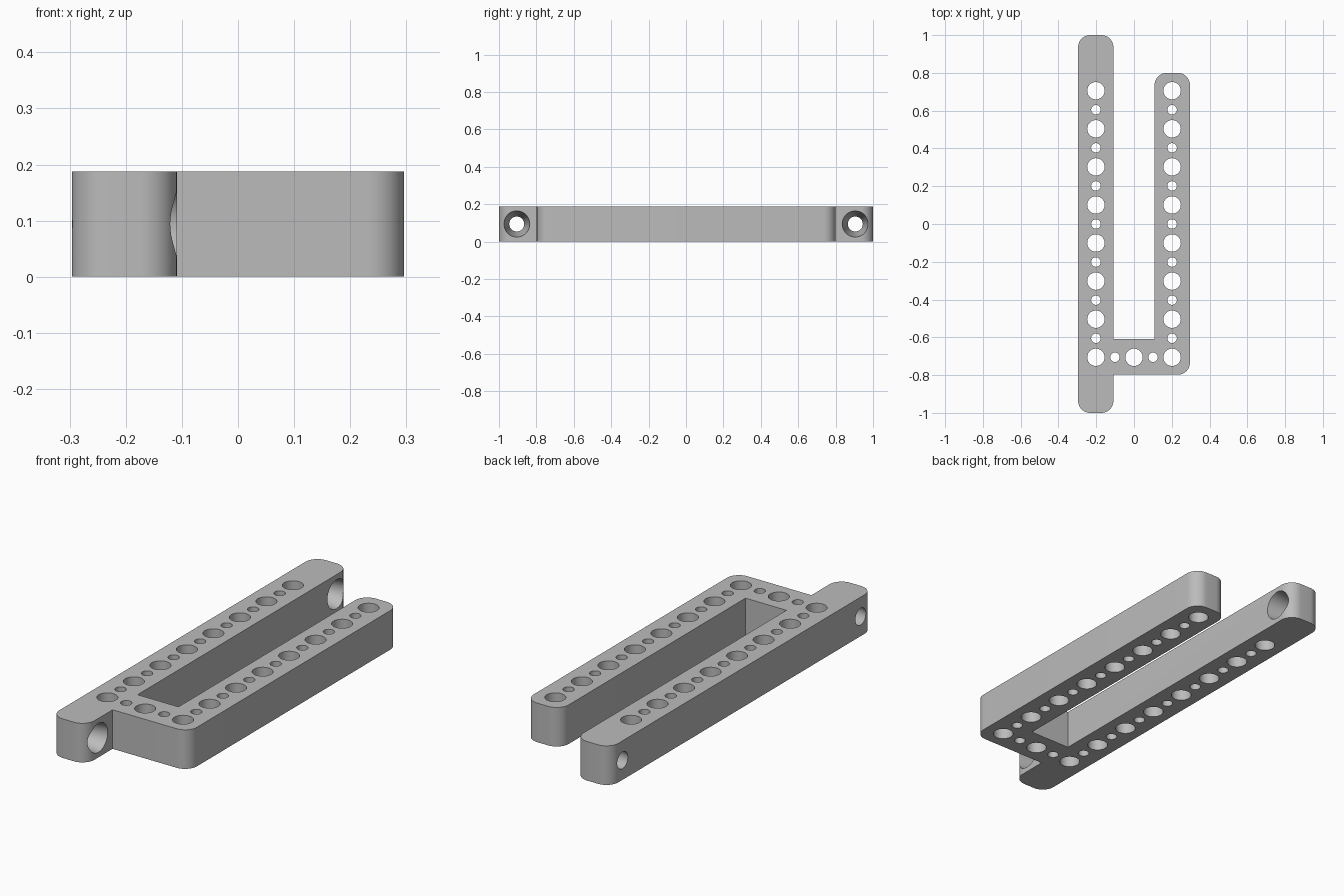
import bpy
import bmesh
from math import pi
from mathutils import Matrix, Vector

cube = bpy.data.objects.get("Cube")
if cube:
    bpy.data.objects.remove(cube)

HEIGHT = 0.188      # thickness of the frame
OUT, INN = 0.296, 0.109   # outer and inner x of both arms
PITCH = 0.1008      # distance between neighbouring holes
ROUND = 0.064       # radius of the rounded corners

grey = bpy.data.materials.new("plain_grey")
grey.use_nodes = True
colour = (0.5, 0.5, 0.5, 1)
grey.diffuse_color = colour
grey.node_tree.nodes["Principled BSDF"].inputs["Base Color"].default_value = colour


def make_object(name, bm):
    bmesh.ops.recalc_face_normals(bm, faces=bm.faces)
    mesh = bpy.data.meshes.new(name)
    bm.to_mesh(mesh)
    bm.free()
    mesh.materials.append(grey)
    obj = bpy.data.objects.new(name, mesh)
    bpy.context.collection.objects.link(obj)
    return obj


# Frame outline: x, y, and whether the corner is rounded
outline = [
    (-OUT, -1, True), (-INN, -1, True), (-INN, -0.798, False),
    (OUT, -0.798, True), (OUT, 0.8, True), (INN, 0.8, True),
    (INN, -0.608, False), (-INN, -0.608, False),
    (-INN, 1, True), (-OUT, 1, True),
]
bm = bmesh.new()
base = bm.faces.new([bm.verts.new((x, y, 0)) for x, y, _ in outline])
raised = bmesh.ops.extrude_face_region(bm, geom=[base])["geom"]
bmesh.ops.translate(bm, vec=(0, 0, HEIGHT),
                    verts=[v for v in raised if isinstance(v, bmesh.types.BMVert)])
soft = {(round(x, 3), round(y, 3)) for x, y, r in outline if r}
edges = []
for e in bm.edges:
    a, b = (v.co for v in e.verts)
    if abs(a.z - b.z) > HEIGHT / 2 and (round(a.x, 3), round(a.y, 3)) in soft:
        edges.append(e)
bmesh.ops.bevel(bm, geom=edges, offset=ROUND, segments=12, profile=0.5,
                affect='EDGES')
frame = make_object("frame", bm)

# Hole cutters, gathered in one helper mesh
bm = bmesh.new()


def drill(centre, r1, r2, depth, turn=Matrix()):
    bmesh.ops.create_cone(bm, cap_ends=True, segments=40, radius1=r1, radius2=r2,
                          depth=depth, matrix=Matrix.Translation(Vector(centre)) @ turn)


def drill_down(x, y, large):
    r = 0.046 if large else 0.025
    drill((x, y, HEIGHT / 2), r, r, HEIGHT * 2)


# Alternating large and small holes along both arms
for i in range(-7, 8):
    for side in (-1, 1):
        drill_down(side * 2 * PITCH, i * PITCH, i % 2 == 1)
# Holes along the cross bar
for i in (-1, 0, 1):
    drill_down(i * PITCH, -7 * PITCH, i == 0)
# Tapered mounting holes through the ends of the long arm
for y in (-0.905, 0.905):
    drill((-(OUT + INN) / 2, y, HEIGHT / 2), 0.040, 0.070, OUT - INN + 0.002,
          Matrix.Rotation(pi / 2, 4, 'Y'))
cutter = make_object("hole_cutter", bm)
cutter.hide_render = True

# Cut the holes and shade the round walls smooth
cut = frame.modifiers.new("holes", 'BOOLEAN')
cut.operation = 'DIFFERENCE'
cut.solver = 'EXACT'
cut.object = cutter
bpy.ops.object.select_all(action='DESELECT')
frame.select_set(True)
bpy.context.view_layer.objects.active = frame
bpy.ops.object.modifier_apply(modifier=cut.name)
bpy.data.objects.remove(cutter)
bpy.ops.object.shade_smooth_by_angle(angle=pi / 6)
